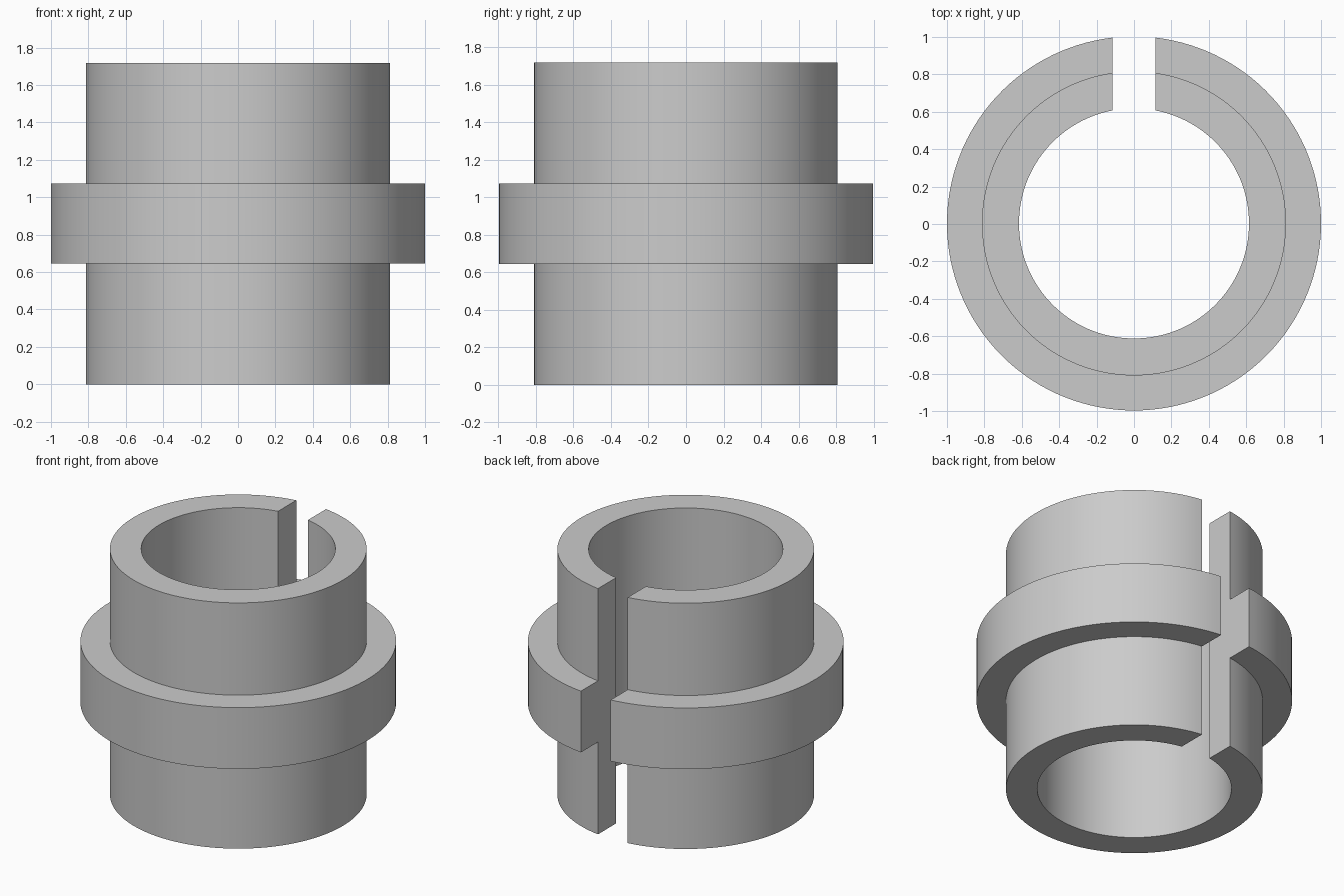
import bpy, bmesh, math

cube = bpy.data.objects.get("Cube")
if cube:
    bpy.data.objects.remove(cube, do_unlink=True)

SEGMENTS = 128
HALF_GAP = 0.115       # half width of the slot at the back
CENTRE_Y = 0.003       # the slot trims the rear, so the ring sits slightly back
BORE, BODY, FLANGE = 0.615, 0.813, 1.0
LOW, HIGH, TOP = 0.645, 1.073, 1.718

# Wall cross-section as (radius, height)
profile = [(BORE, 0), (BODY, 0), (BODY, LOW), (FLANGE, LOW),
           (FLANGE, HIGH), (BODY, HIGH), (BODY, TOP), (BORE, TOP)]

metal = bpy.data.materials.new("plain grey")
metal.use_nodes = True
grey = (0.6, 0.6, 0.6, 1)
metal.diffuse_color = grey
metal.node_tree.nodes["Principled BSDF"].inputs["Base Color"].default_value = grey

# Sweep the section around z, stopping at the parallel walls of the slot
bm = bmesh.new()
rings = []
for i in range(SEGMENTS + 1):
    ring = []
    for radius, z in profile:
        start = math.asin(HALF_GAP / radius)
        angle = start + (2 * math.pi - 2 * start) * i / SEGMENTS
        ring.append(bm.verts.new((radius * math.sin(angle),
                                  radius * math.cos(angle) + CENTRE_Y, z)))
    rings.append(ring)
for a, b in zip(rings, rings[1:]):
    for j in range(len(profile)):
        k = (j + 1) % len(profile)
        bm.faces.new((a[j], a[k], b[k], b[j]))

# Flat slot walls
bm.faces.new(rings[0])
bm.faces.new(rings[-1])
bmesh.ops.recalc_face_normals(bm, faces=bm.faces)

mesh = bpy.data.meshes.new("split_flanged_bushing")
bm.to_mesh(mesh)
bm.free()
mesh.materials.append(metal)
bushing = bpy.data.objects.new("split_flanged_bushing", mesh)
bpy.context.collection.objects.link(bushing)

# Smooth round walls with crisp rims
bpy.ops.object.select_all(action="DESELECT")
bushing.select_set(True)
bpy.context.view_layer.objects.active = bushing
bpy.ops.object.shade_smooth_by_angle(angle=math.radians(30))
